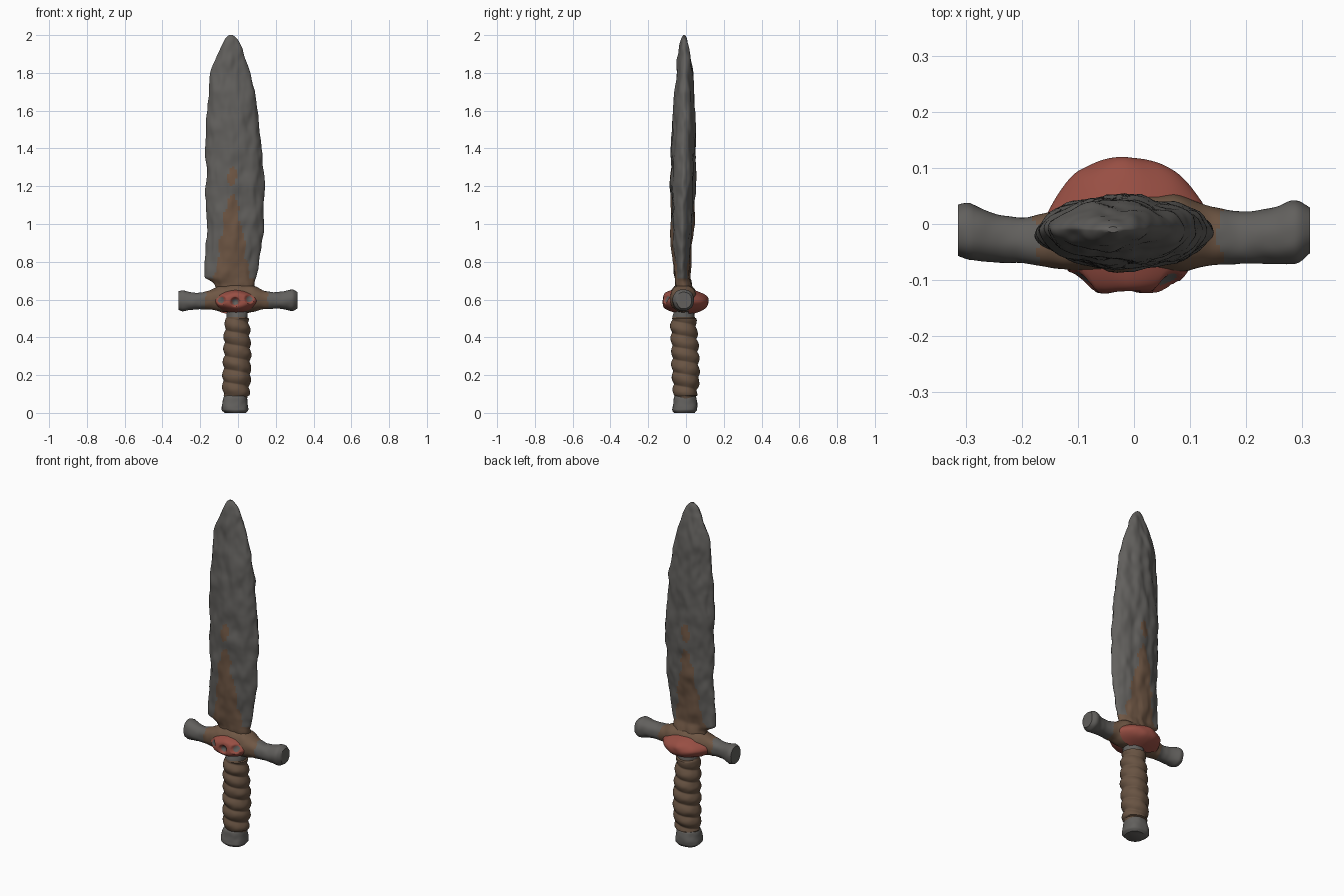
import bpy, bmesh, math
from mathutils import Vector, noise

if "Cube" in bpy.data.objects:
    bpy.data.objects.remove(bpy.data.objects["Cube"])


def material(name, rgb):
    m = bpy.data.materials.new(name)
    m.diffuse_color = (*rgb, 1)
    m.use_nodes = True
    m.node_tree.nodes["Principled BSDF"].inputs["Base Color"].default_value = m.diffuse_color
    return m


STEEL = material("dull steel", (0.122, 0.117, 0.110))
RUST = material("rust brown", (0.158, 0.094, 0.058))
LEATHER = material("leather brown", (0.140, 0.088, 0.056))
RED = material("faded red", (0.315, 0.078, 0.057))


def lookup(table, t):
    """Linear interpolation in rows (t, values...)."""
    if t <= table[0][0]:
        return table[0][1:]
    for p, q in zip(table, table[1:]):
        if t <= q[0]:
            f = (t - p[0]) / (q[0] - p[0])
            return [a + (b - a) * f for a, b in zip(p[1:], q[1:])]
    return table[-1][1:]


def spow(v, e):
    return math.copysign(abs(v) ** e, v)


def finish(name, bm, mats, rule, angle):
    bmesh.ops.recalc_face_normals(bm, faces=bm.faces)
    for f in bm.faces:
        f.material_index = rule(f.calc_center_median())
    me = bpy.data.meshes.new(name)
    bm.to_mesh(me)
    bm.free()
    for m in mats:
        me.materials.append(m)
    ob = bpy.data.objects.new(name, me)
    bpy.context.collection.objects.link(ob)
    bpy.ops.object.select_all(action='DESELECT')
    ob.select_set(True)
    bpy.context.view_layer.objects.active = ob
    bpy.ops.object.shade_smooth_by_angle(angle=math.radians(angle))
    return ob


def skin(bm, rings):
    for r, s in zip(rings, rings[1:]):
        n = len(r)
        for i in range(n):
            bm.faces.new((r[i], r[(i + 1) % n], s[(i + 1) % n], s[i]))


def loft(name, table, steps, sides, mats, rule=lambda c: 0, axis='z', power=(1, 1),
         smooth=0.01, amp=0.004, freq=(14, 14, 14), ripple=None, angle=50):
    """Loft rows (t, a_min, a_max, b_min, b_max) along an axis, with a worn surface."""
    bm = bmesh.new()
    t0, t1 = table[0][0], table[-1][0]
    rings = []
    for k in range(steps + 1):
        t = t0 + (t1 - t0) * k / steps
        rows = [lookup(table, t + d) for d in (-smooth, 0, smooth)]
        a0, a1, b0, b1 = [sum(c) / 3 for c in zip(*rows)]
        ring = []
        for i in range(sides):
            th = 2 * math.pi * i / sides
            a = (a0 + a1) / 2 + (a1 - a0) / 2 * spow(math.cos(th), power[0])
            b = (b0 + b1) / 2 + (b1 - b0) / 2 * spow(math.sin(th), power[1])
            p = Vector((a, b, t)) if axis == 'z' else Vector((t, a, b))
            q = Vector([u * f for u, f in zip(p, freq)])
            d = amp * (noise.noise(q) + 0.5 * noise.noise(q * 2.3))
            if ripple:
                d += ripple(t, th)
            d *= min(1, (a1 - a0) / 0.1)
            ca, sa = math.cos(th) * d, math.sin(th) * d
            p += Vector((ca, sa, 0)) if axis == 'z' else Vector((0, ca, sa))
            ring.append(bm.verts.new(p))
        rings.append(ring)
    skin(bm, rings)
    bm.faces.new(rings[0])
    bm.faces.new(rings[-1])
    return finish(name, bm, mats, rule, angle)


# Blade: lens section, rusty streak along the ridge near the guard
RUST_WIDTH = [(0.72, 0.10), (0.80, 0.08), (0.88, 0.065), (1.0, 0.05), (1.1, 0.03),
              (1.15, 0.008), (1.2, 0.015), (1.26, 0.025), (1.31, 0.0)]


def blade_rule(c):
    if c.z < 0.715:
        return 1
    w = lookup(RUST_WIDTH, c.z)[0] + 0.022 * noise.noise(Vector((c.x * 25, 0, c.z * 14)))
    return int(c.z < 1.3 and abs(c.x + 0.03) < w)


loft("blade", [(0.64, -0.11, 0.08, -0.06, 0.04), (0.685, -0.125, 0.085, -0.06, 0.03),
               (0.70, -0.145, 0.085, -0.06, 0.025), (0.715, -0.176, 0.095, -0.06, 0.02),
               (0.76, -0.176, 0.11, -0.064, 0.022), (0.88, -0.168, 0.125, -0.072, 0.032),
               (1.0, -0.162, 0.135, -0.077, 0.042), (1.23, -0.172, 0.14, -0.08, 0.05),
               (1.5, -0.172, 0.12, -0.073, 0.05), (1.7, -0.155, 0.09, -0.06, 0.042),
               (1.85, -0.13, 0.045, -0.047, 0.03), (1.93, -0.10, 0.02, -0.038, 0.02),
               (1.975, -0.075, 0.0, -0.028, 0.008), (1.993, -0.06, -0.015, -0.02, 0.0),
               (2.0, -0.045, -0.03, -0.014, -0.006)],
     170, 72, [STEEL, RUST], blade_rule, power=(1, 1.2), smooth=0.004, amp=0.011,
     freq=(16, 16, 7))


# Crossguard: bar flaring at both ends, brown in the middle
def guard_rule(c):
    return int(abs(c.x + 0.01) < 0.165 + 0.02 * noise.noise(c * 20))


loft("crossguard", [(-0.314, -0.055, 0.03, 0.545, 0.64), (-0.305, -0.064, 0.043, 0.535, 0.65),
                    (-0.285, -0.064, 0.035, 0.537, 0.647), (-0.25, -0.067, 0.018, 0.547, 0.636),
                    (-0.2, -0.07, 0.01, 0.55, 0.637), (-0.15, -0.078, 0.02, 0.548, 0.65),
                    (-0.09, -0.085, 0.05, 0.535, 0.675), (0.0, -0.088, 0.06, 0.53, 0.685),
                    (0.08, -0.085, 0.055, 0.535, 0.675), (0.13, -0.075, 0.03, 0.548, 0.648),
                    (0.2, -0.07, 0.02, 0.552, 0.637), (0.25, -0.07, 0.027, 0.547, 0.643),
                    (0.28, -0.07, 0.043, 0.538, 0.655), (0.3, -0.066, 0.042, 0.538, 0.655),
                    (0.314, -0.045, 0.025, 0.555, 0.635)],
     90, 48, [STEEL, RUST], guard_rule, axis='x', power=(0.9, 0.9))


# Red bosses: oval domes front and back, the front one with three sockets
def boss(name, cx, cz, hx, hz, base, depth, power, sockets=()):
    bm = bmesh.new()
    rings = []
    for k in range(25):
        r = 1 - 0.98 * k / 24
        ring = []
        for i in range(72):
            th = 2 * math.pi * i / 72
            x = cx + hx * r * spow(math.cos(th), 1.2)
            z = cz + hz * r * spow(math.sin(th), 1.1)
            y = base + depth * (1 - r ** power)
            y += 0.006 * noise.noise(Vector((x * 18, y * 18, z * 18)))
            for sx, sz in sockets:
                d = math.hypot(x - sx, z - sz) / 0.026
                y += 0.02 * max(0, 1 - d * d)
            ring.append(bm.verts.new((x, y, z)))
        rings.append(ring)
    skin(bm, rings)
    bm.faces.new(rings[0])
    bm.faces.new(rings[-1])

    def rule(c):
        return int(any(math.hypot(c.x - sx, c.z - sz) < 0.016 for sx, sz in sockets))
    finish(name, bm, [RED, STEEL], rule, 50)


boss("front_boss", -0.012, 0.593, 0.125, 0.064, -0.05, -0.072, 4.5,
     [(-0.09, 0.597), (-0.015, 0.588), (0.06, 0.603)])
boss("back_boss", -0.012, 0.588, 0.145, 0.070, 0.015, 0.103, 2.8)

# Grip: leather wound in a slight spiral, steel collar below the guard
loft("grip", [(0.07, -0.075, 0.05, -0.06, 0.055), (0.1, -0.08, 0.057, -0.065, 0.06),
              (0.2, -0.078, 0.066, -0.072, 0.07), (0.32, -0.075, 0.066, -0.075, 0.066),
              (0.45, -0.07, 0.06, -0.078, 0.056), (0.505, -0.066, 0.056, -0.076, 0.05),
              (0.56, -0.06, 0.05, -0.065, 0.045)],
     130, 48, [LEATHER, STEEL], lambda c: int(c.z > 0.507),
     ripple=lambda t, th: 0.011 * abs(math.sin(math.pi * (t / 0.068 + th / (2 * math.pi)))) - 0.006
     if 0.09 < t < 0.5 else -0.004)

# Pommel: short flared steel knob
loft("pommel", [(0.0, -0.068, 0.04, -0.06, 0.045), (0.012, -0.086, 0.055, -0.074, 0.058),
                (0.035, -0.085, 0.055, -0.072, 0.06), (0.07, -0.079, 0.05, -0.066, 0.057),
                (0.088, -0.074, 0.045, -0.062, 0.054), (0.1, -0.055, 0.03, -0.045, 0.04)],
     24, 48, [STEEL], power=(0.85, 0.85), smooth=0.004)
